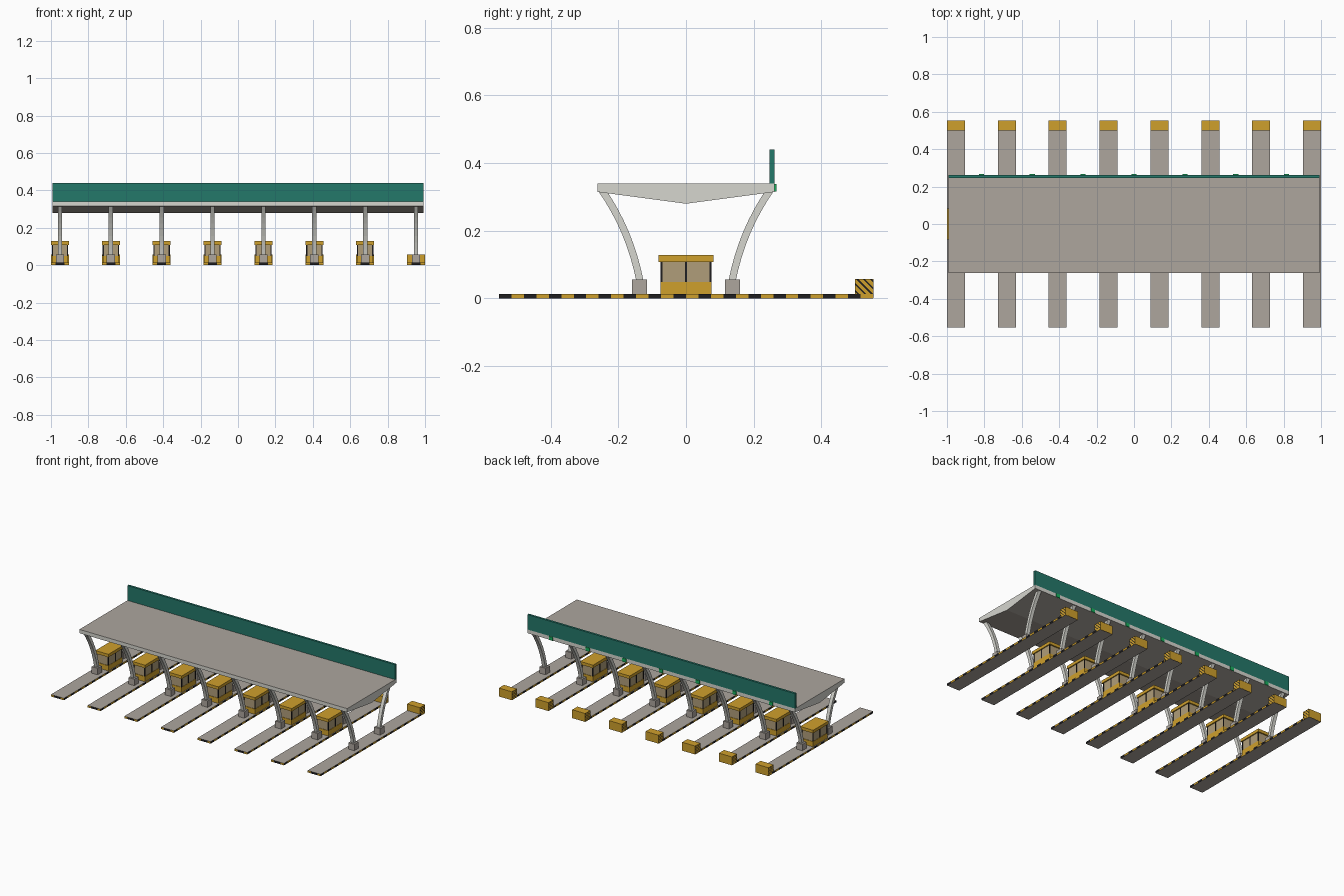
import bpy, bmesh
from mathutils import Vector

if "Cube" in bpy.data.objects:
    bpy.data.objects.remove(bpy.data.objects["Cube"])


def lin(c):
    c /= 255
    return c / 12.92 if c <= 0.04045 else ((c + 0.055) / 1.055) ** 2.4


def mat(name, r, g, b):
    m = bpy.data.materials.new(name)
    m.diffuse_color = (lin(r), lin(g), lin(b), 1)
    m.use_nodes = True
    m.node_tree.nodes["Principled BSDF"].inputs["Base Color"].default_value = m.diffuse_color
    return m


CONCRETE = mat("concrete", 173, 166, 158)
WHITE = mat("pale_grey_paint", 214, 214, 207)
YELLOW = mat("safety_yellow", 207, 160, 44)
BLACK = mat("stripe_black", 30, 29, 31)
TEAL = mat("teal_sign", 36, 120, 106)
GREEN = mat("lane_light_green", 24, 180, 96)
GLASS = mat("tan_glass", 176, 158, 122)


def finish(name, bm, mats, rule=None):
    bmesh.ops.recalc_face_normals(bm, faces=bm.faces)
    bm.normal_update()
    if rule:
        for f in bm.faces:
            f.material_index = rule(f.normal, f.calc_center_median())
    me = bpy.data.meshes.new(name)
    bm.to_mesh(me)
    bm.free()
    for m in mats:
        me.materials.append(m)
    return me


def place(name, me, x=0, y=0):
    ob = bpy.data.objects.new(name, me)
    ob.location = (x, y, 0)
    bpy.context.collection.objects.link(ob)
    return ob


def box_bm(lo, hi):
    bm = bmesh.new()
    bmesh.ops.create_cube(bm, size=1)
    lo, hi = Vector(lo), Vector(hi)
    for v in bm.verts:
        v.co = Vector((lo[i] + (v.co[i] + 0.5) * (hi[i] - lo[i]) for i in range(3)))
    return bm


def box(name, lo, hi, m):
    return finish(name, box_bm(lo, hi), [m])


def extrude_x(pts, half):
    # closed (y, z) outline swept from -half to +half in x
    bm = bmesh.new()
    a = [bm.verts.new((-half, y, z)) for y, z in pts]
    b = [bm.verts.new((half, y, z)) for y, z in pts]
    n = len(pts)
    bm.faces.new(a)
    bm.faces.new(b[::-1])
    for i in range(n):
        bm.faces.new((a[i], a[(i + 1) % n], b[(i + 1) % n], b[i]))
    return bm


def cut(bm, co, no):
    bmesh.ops.bisect_plane(bm, geom=bm.verts[:] + bm.edges[:] + bm.faces[:],
                           plane_co=co, plane_no=no)


LANES = [-0.952 + i * 0.272 for i in range(8)]
HW, LEN, CURB = 0.048, 0.553, 0.013

# Traffic island with striped kerb
bm = box_bm((-HW, -LEN, 0), (HW, LEN, CURB))
SEG = 2 * LEN / 30
for i in range(1, 30):
    cut(bm, (0, -LEN + i * SEG, 0), (0, 1, 0))
for x in (-0.024, 0.024):
    cut(bm, (x, 0, 0), (1, 0, 0))


def kerb(n, c):
    if abs(n.z) > 0.5:
        return 0
    if abs(n.y) > 0.5:
        return 2 if abs(c.x) < 0.024 else 1
    return 1 if int((c.y + LEN) / SEG) % 2 else 2


island = finish("island", bm, [CONCRETE, YELLOW, BLACK], kerb)

# Crash block with thin diagonal marks on its sides
bm = box_bm((-HW, 0.5, CURB - 0.012), (HW, LEN + 0.001, 0.057))
STEP = 0.02
for i in range(1, 6):
    for d in (0, 0.006):
        cut(bm, (0, 0.5 + i * STEP + d, 0), (0, 1, 1))


def marks(n, c):
    t = c.y + c.z - 0.5
    return int(abs(n.x) > 0.5 and t > STEP and t % STEP < 0.006)


block = finish("crash_block", bm, [YELLOW, BLACK], marks)

# Booth parts
base = box("booth_base", (-0.043, -0.076, CURB), (0.043, 0.076, 0.048), YELLOW)
glass = box("booth_glass", (-0.041, -0.073, 0.048), (0.041, 0.073, 0.108), GLASS)
roof = box("booth_roof", (-HW, -0.082, 0.108), (HW, 0.082, 0.128), YELLOW)
post = box("booth_post", (-0.003, -0.003, 0.048), (0.003, 0.003, 0.108), BLACK)

# Column footing and curved column
footing = box("footing", (-0.022, -0.022, CURB), (0.022, 0.022, 0.056), CONCRETE)
p0, p1, p2 = Vector((0.136, 0.05)), Vector((0.165, 0.2)), Vector((0.25, 0.322))
left, right = [], []
for i in range(9):
    t = i / 8
    p = p0 * (1 - t) ** 2 + p1 * 2 * t * (1 - t) + p2 * t * t
    d = ((p1 - p0) * (1 - t) + (p2 - p1) * t).normalized() * 0.0105
    left.append((p.x - d.y, p.y + d.x))
    right.append((p.x + d.y, p.y - d.x))
column = finish("column", extrude_x(left + right[::-1], 0.0115), [WHITE])

for i, x in enumerate(LANES):
    place("island", island, x)
    place("crash_block", block, x)
    for s in (-1, 1):
        place("footing", footing, x, s * 0.137)
        place("column", column, x).scale.y = s
    if i < 7:  # last island has no booth
        place("booth_base", base, x)
        place("booth_glass", glass, x)
        place("booth_roof", roof, x)
        for sx in (-1, 1):
            for y in (-0.0725, 0, 0.0725):
                place("booth_post", post, x + sx * 0.0405, y)

# Canopy with V-shaped underside
outline = [(-0.262, 0.34), (-0.262, 0.315), (0, 0.28), (0.262, 0.315), (0.262, 0.34)]
canopy = finish("canopy", extrude_x(outline, 0.993), [WHITE, CONCRETE],
                lambda n, c: int(abs(n.z) > 0.5))
place("canopy", canopy)

# Long sign board along the back edge
place("sign_board", box("sign_board", (-0.993, 0.247, 0.34), (0.993, 0.262, 0.44), TEAL))

# Lane lights on the rear fascia, one over each lane
light = box("lane_light", (-0.014, 0.261, 0.316), (0.014, 0.267, 0.339), GREEN)
for a, b in zip(LANES, LANES[1:]):
    place("lane_light", light, (a + b) / 2)
